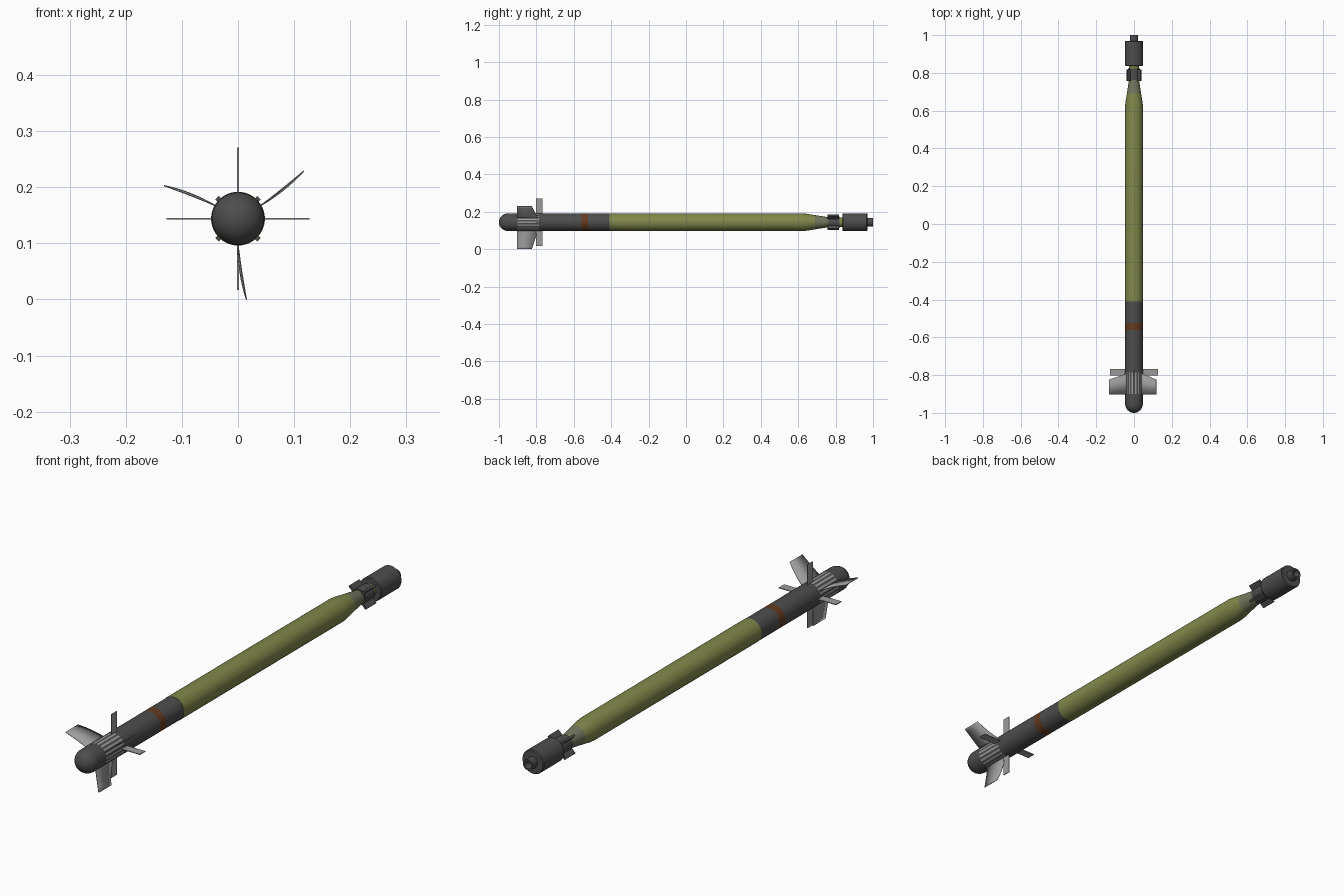
import bpy, bmesh, math
from mathutils import Matrix, Vector

cube = bpy.data.objects.get("Cube")
if cube:
    bpy.data.objects.remove(cube)

AXIS_Z = 0.144
SIDES = 36


def material(name, rgb):
    m = bpy.data.materials.new(name)
    m.use_nodes = True
    m.diffuse_color = (*rgb, 1)
    m.node_tree.nodes["Principled BSDF"].inputs["Base Color"].default_value = (*rgb, 1)
    return m


DARK = material("dark grey", (0.075, 0.075, 0.075))
GREEN = material("olive green", (0.22, 0.245, 0.07))
FADED = material("faded olive", (0.17, 0.18, 0.11))
BROWN = material("brown", (0.13, 0.045, 0.015))
LIGHT = material("light grey", (0.33, 0.33, 0.33))


def finish(name, bm, mats, smooth=True):
    bmesh.ops.remove_doubles(bm, verts=bm.verts, dist=1e-5)
    bmesh.ops.recalc_face_normals(bm, faces=bm.faces)
    mesh = bpy.data.meshes.new(name)
    bm.to_mesh(mesh)
    bm.free()
    for m in mats:
        mesh.materials.append(m)
    ob = bpy.data.objects.new(name, mesh)
    bpy.context.collection.objects.link(ob)
    if smooth:
        bpy.ops.object.select_all(action="DESELECT")
        ob.select_set(True)
        bpy.context.view_layer.objects.active = ob
        bpy.ops.object.shade_smooth_by_angle(angle=math.radians(35))
    return ob


def lathe(name, profile, mats, rule=lambda y, i: 0):
    """Turn (y, radius) points around the long axis; rule picks the material."""
    bm = bmesh.new()
    rings = []
    for y, r in profile:
        ring = []
        for i in range(SIDES):
            a = math.tau * (i + 0.5) / SIDES
            ring.append(bm.verts.new((r * math.cos(a), y, AXIS_Z + r * math.sin(a))))
        rings.append(ring)
    for k in range(len(rings) - 1):
        mid = (profile[k][0] + profile[k + 1][0]) / 2
        for i in range(SIDES):
            j = (i + 1) % SIDES
            f = bm.faces.new((rings[k][i], rings[k][j], rings[k + 1][j], rings[k + 1][i]))
            f.material_index = rule(mid, i)
    bmesh.ops.dissolve_degenerate(bm, dist=1e-6, edges=bm.edges)
    return finish(name, bm, mats)


def spoke(angle):
    """Outward and sideways directions at an angle around the long axis."""
    a = math.radians(angle)
    return Vector((math.cos(a), 0, math.sin(a))), Vector((-math.sin(a), 0, math.cos(a)))


def box(name, angle, r0, r1, y0, y1, width, mat):
    out, side = spoke(angle)
    bm = bmesh.new()
    bmesh.ops.create_cube(bm, size=1)
    for v in bm.verts:
        c = v.co.copy()
        v.co = (out * (r0 + (c.x + 0.5) * (r1 - r0)) + side * c.z * width
                + Vector((0, y0 + (c.y + 0.5) * (y1 - y0), AXIS_Z)))
    return finish(name, bm, [mat], smooth=False)


# Rounded nose and front body, with the slotted fin section and the band
R = 0.047
dome = [(-0.953 - R * math.cos(t * math.pi / 16), R * math.sin(t * math.pi / 16))
        for t in range(9)]


def body_colour(y, i):
    if -0.90 < y < -0.785:
        return i % 2
    return 2 if -0.56 < y < -0.525 else 0


lathe("front_body", dome + [(y, R) for y in (-0.90, -0.785, -0.56, -0.525, -0.41)],
      [DARK, LIGHT, BROWN], body_colour)

# Long motor tube with its tapered tail and neck
lathe("motor_tube",
      [(-0.41, 0), (-0.41, 0.048), (0.62, 0.048), (0.645, 0.0455), (0.69, 0.038),
       (0.755, 0.028), (0.765, 0.026), (0.84, 0.026), (0.84, 0)],
      [GREEN, FADED], lambda y, i: 1 if 0.69 < y < 0.765 else 0)

# Tail collar with four lugs
lathe("tail_collar", [(0.762, 0.025), (0.762, 0.031), (0.822, 0.031), (0.822, 0.025)], [DARK])
for n in range(4):
    box(f"collar_lug_{n + 1}", 45 + 90 * n, 0.026, 0.053, 0.757, 0.818, 0.009, DARK)

# Launch booster and hollow nozzle
lathe("booster",
      [(0.836, 0), (0.836, 0.045), (0.84, 0.048), (0.966, 0.048), (0.97, 0.045), (0.97, 0)],
      [DARK])
lathe("nozzle",
      [(0.965, 0.022), (1.0, 0.022), (1.0, 0.015), (0.975, 0.011), (0.975, 0)], [DARK])

# Four straight rear fins
for n in range(4):
    box(f"straight_fin_{n + 1}", 90 * n, 0.04, 0.127, -0.802, -0.768, 0.003, LIGHT)


# Three curved front fins
def curved_fin(name, angle, steps=8):
    out, side = spoke(angle)
    bm = bmesh.new()
    rows = []
    for s in range(steps + 1):
        t = s / steps
        row = []
        for y, power in ((-0.903, 1.2), (-0.79 - 0.034 * t, 2.2)):
            p = out * (0.043 + 0.101 * t) + side * 0.015 * t ** power
            row.append(bm.verts.new(p + Vector((0, y, AXIS_Z))))
        rows.append(row)
    for a, b in zip(rows, rows[1:]):
        bm.faces.new((a[0], a[1], b[1], b[0]))
    ob = finish(name, bm, [LIGHT])
    mod = ob.modifiers.new("thickness", "SOLIDIFY")
    mod.thickness = 0.002
    mod.offset = 0


for n in range(3):
    curved_fin(f"curved_fin_{n + 1}", 30 + 120 * n)
